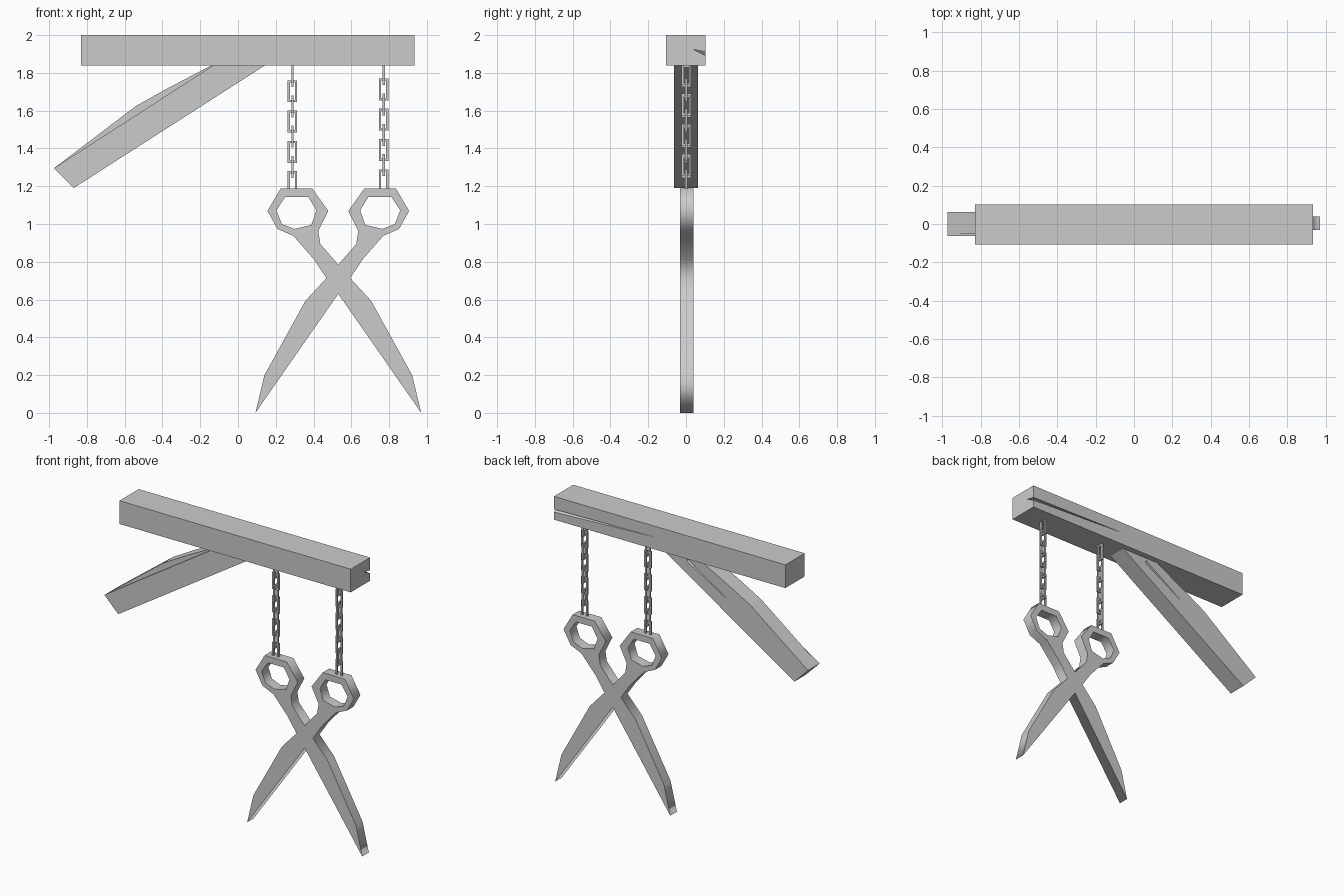
import bpy
import bmesh
from mathutils import Vector

cube = bpy.data.objects.get("Cube")
if cube:
    bpy.data.objects.remove(cube, do_unlink=True)

grey = bpy.data.materials.new("plain_grey")
grey.use_nodes = True
COLOUR = (0.6, 0.6, 0.6, 1)
grey.diffuse_color = COLOUR
grey.node_tree.nodes["Principled BSDF"].inputs["Base Color"].default_value = COLOUR


def finish(name, bm):
    bmesh.ops.recalc_face_normals(bm, faces=bm.faces)
    mesh = bpy.data.meshes.new(name)
    bm.to_mesh(mesh)
    bm.free()
    mesh.materials.append(grey)
    obj = bpy.data.objects.new(name, mesh)
    bpy.context.collection.objects.link(obj)
    return obj


def prism(name, outline, y0, y1):
    """Extrude an x-z outline from y0 to y1."""
    bm = bmesh.new()
    face = bm.faces.new([bm.verts.new((x, y0, z)) for x, z in outline])
    ext = bmesh.ops.extrude_face_region(bm, geom=[face])
    moved = [v for v in ext["geom"] if isinstance(v, bmesh.types.BMVert)]
    bmesh.ops.translate(bm, verts=moved, vec=(0, y1 - y0, 0))
    return finish(name, bm)


def split(target, points):
    """Cut a pointed crack out of the target."""
    bm = bmesh.new()
    for p in points:
        bm.verts.new(p)
    bmesh.ops.convex_hull(bm, input=bm.verts)
    cutter = finish("crack_cutter", bm)
    cutter.hide_render = True
    mod = target.modifiers.new("crack", "BOOLEAN")
    mod.operation = "DIFFERENCE"
    mod.solver = "EXACT"
    mod.object = cutter
    bpy.context.view_layer.objects.active = target
    bpy.ops.object.modifier_apply(modifier=mod.name)
    bpy.data.objects.remove(cutter, do_unlink=True)


# Horizontal beam with a crack along its back
beam = prism("beam", [(-0.83, 1.84), (0.935, 1.84), (0.935, 2), (-0.83, 2)], -0.107, 0.103)
split(beam, [(0.95, 0.035, 1.925), (0.95, 0.12, 1.908), (0.95, 0.12, 1.883), (0.17, 0.104, 1.925)])

# Diagonal brace with a crack and a raised splinter on top
brace = prism("brace", [(-0.975, 1.295), (-0.87, 1.19), (0.19, 1.87), (-0.084, 1.87)], -0.063, 0.063)
split(brace, [(-0.42, 0.07, 1.585), (-0.05, 0.07, 1.80), (-0.05, 0.07, 1.825), (-0.05, 0.03, 1.81)])
prism("brace_splinter", [(-0.975, 1.295), (-0.37, 1.682), (-0.084, 1.866),
                         (-0.13, 1.845), (-0.37, 1.72), (-0.54, 1.625)], -0.05, 0.063)

# Scissors: one mirrored outline with two finger holes
AXIS = 0.531
half = [(AXIS, 0.785), (0.436, 0.894), (0.425, 0.963), (0.478, 1.069), (0.394, 1.187),
        (0.225, 1.187), (0.156, 1.069), (0.209, 0.974), (0.293, 0.937), (0.40, 0.815),
        (0.468, 0.714), (0.357, 0.593), (0.14, 0.20), (0.092, 0), (AXIS, 0.63)]
hole = [(0.25, 1.143), (0.372, 1.143), (0.415, 1.072), (0.388, 0.995),
        (0.298, 0.974), (0.232, 1.0), (0.203, 1.072)]


def mirrored(points):
    return [(2 * AXIS - x, z) for x, z in reversed(points)]


curve = bpy.data.curves.new("scissors_outline", "CURVE")
curve.dimensions = "2D"
curve.fill_mode = "BOTH"
curve.extrude = 0.036
for loop in (half + mirrored(half[1:-1]), hole, mirrored(hole)):
    spline = curve.splines.new("POLY")
    spline.points.add(len(loop) - 1)
    for point, (x, z) in zip(spline.points, loop):
        point.co = (x, z, 0, 1)
    spline.use_cyclic_u = True
outline = bpy.data.objects.new("scissors_outline", curve)
bpy.context.collection.objects.link(outline)
flat = outline.to_mesh()
bm = bmesh.new()
bm.from_mesh(flat)
outline.to_mesh_clear()
bpy.data.objects.remove(outline, do_unlink=True)
for v in bm.verts:
    x, z, depth = v.co
    v.co = Vector((x, 0.004 - depth, z))
bmesh.ops.remove_doubles(bm, verts=bm.verts, dist=0.0001)
finish("scissors", bm)


# Chains of rectangular links, each turned a quarter from the last
def chain(name, x, top):
    bar, wide, tall = 0.012, 0.05, 0.116
    bm = bmesh.new()

    def box(centre, size):
        new = bmesh.ops.create_cube(bm, size=1)["verts"]
        for v in new:
            v.co = Vector(a * b for a, b in zip(v.co, size)) + Vector(centre)

    for k in range(8):
        z = top - k * 0.0802
        across = Vector((k % 2, 1 - k % 2, 0))
        for side in (-1, 1):
            post = Vector((x, 0.002, z)) + across * side * (wide - bar) / 2
            box(post, (bar, bar, tall))
            rung = (x, 0.002, z + side * (tall - bar) / 2)
            box(rung, Vector((bar, bar, bar)) + across * (wide - 3 * bar))
    finish(name, bm)


chain("left_chain", 0.771, 1.793)
chain("right_chain", 0.288, 1.783)
